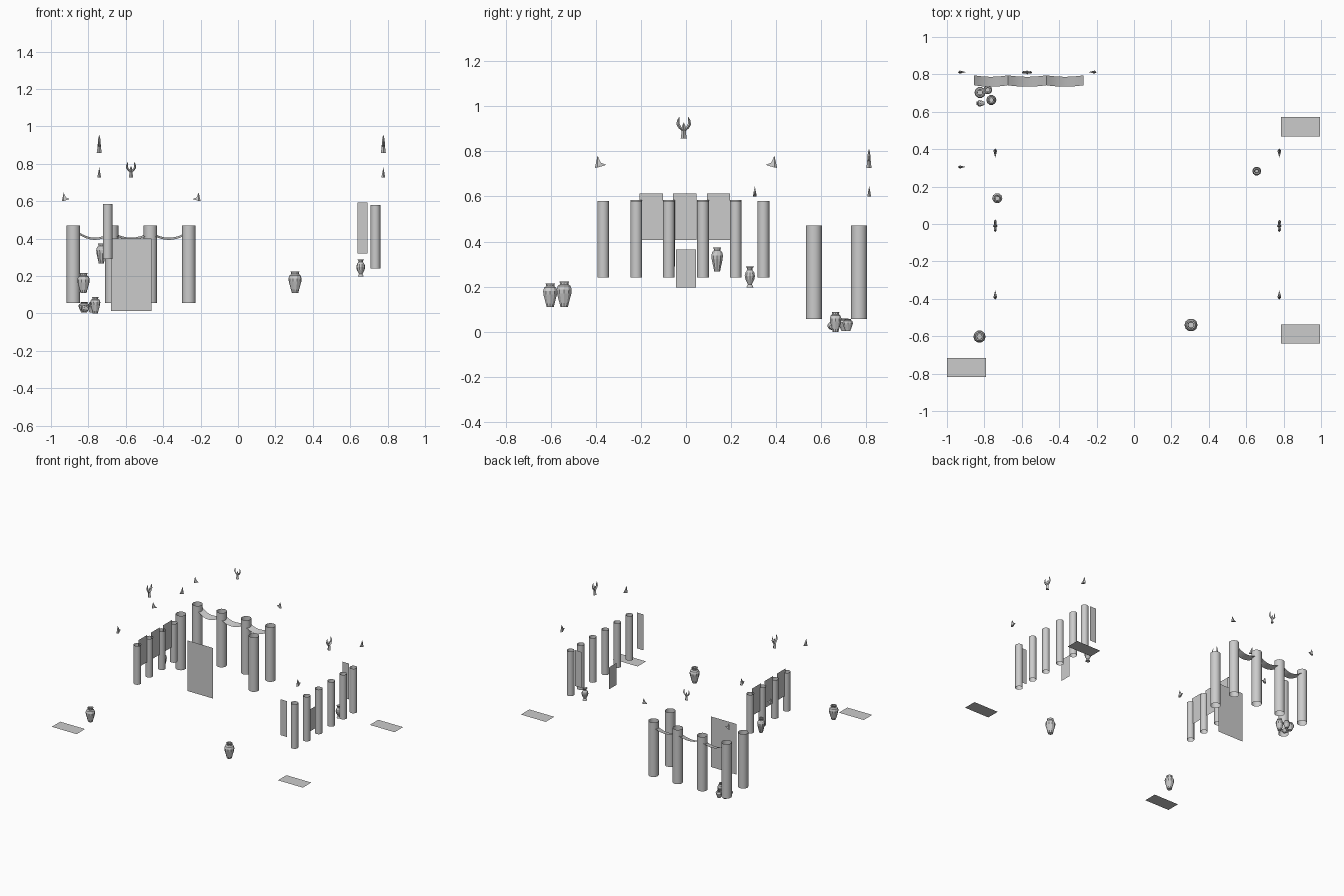
import bpy, bmesh, math
from mathutils import Vector, Matrix

if "Cube" in bpy.data.objects:
    bpy.data.objects.remove(bpy.data.objects["Cube"])


def obj(name, verts, faces, loc=(0, 0, 0), rot=0.0, smooth=False):
    me = bpy.data.meshes.new(name)
    me.from_pydata([tuple(v) for v in verts], [], faces)
    bm = bmesh.new()
    bm.from_mesh(me)
    bmesh.ops.recalc_face_normals(bm, faces=bm.faces)
    bm.to_mesh(me)
    bm.free()
    for p in me.polygons:
        p.use_smooth = smooth
    o = bpy.data.objects.new(name, me)
    o.location = loc
    o.rotation_euler.z = rot
    bpy.context.collection.objects.link(o)
    return o


def lathe(name, profile, sides, loc, smooth=False, base=False):
    verts = [(r * math.cos(2 * math.pi * i / sides), r * math.sin(2 * math.pi * i / sides), z)
             for r, z in profile for i in range(sides)]
    faces = [(k * sides + i, k * sides + (i + 1) % sides,
              (k + 1) * sides + (i + 1) % sides, (k + 1) * sides + i)
             for k in range(len(profile) - 1) for i in range(sides)]
    if base:
        faces.append(tuple(range(sides)))
    return obj(name, verts, faces, loc, 0, smooth)


def column(name, x, y, r, z0, z1):
    lathe(name, [(r, 0), (r, z1 - z0)], 20, (x, y, z0), True)


def panel(name, a, b, axis):
    # flat sheet between two corners, perpendicular to axis
    i, j = [k for k in range(3) if k != axis]
    pts = []
    for s, t in ((0, 0), (1, 0), (1, 1), (0, 1)):
        p = list(a)
        p[i] = (a, b)[s][i]
        p[j] = (a, b)[t][j]
        pts.append(p)
    obj(name, pts, [(0, 1, 2, 3)])


# open-ended columns of the back hall
for x in (-0.88, -0.675, -0.468, -0.263):
    column("hall_back_column", x, 0.767, 0.036, 0.056, 0.471)
for x in (-0.88, -0.263):
    column("hall_front_column", x, 0.567, 0.036, 0.056, 0.471)

# side colonnades
for y in (-0.22, -0.075, 0.075, 0.22):
    column("left_column", -0.697, y, 0.026, 0.29, 0.585)
for y in (-0.367, -0.22, -0.076, 0.075, 0.22, 0.343):
    column("right_column", 0.735, y, 0.026, 0.24, 0.58)

# upright cloth and door panels
panel("hall_door", (-0.68, 0.36, 0.014), (-0.463, 0.36, 0.4), 1)
for y in (-0.4, 0.35):
    panel("right_banner", (0.64, y, 0.32), (0.693, y, 0.594), 1)
for y in (-0.153, -0.005, 0.144):
    panel("left_screen", (-0.697, y - 0.052, 0.406), (-0.697, y + 0.052, 0.613), 0)
panel("right_door", (0.62, -0.044, 0.196), (0.62, 0.044, 0.364), 0)

# flat mats
for x, y in ((0.89, 0.52), (0.89, -0.588), (-0.895, -0.768)):
    panel("mat", (x - 0.105, y - 0.051, 0.105), (x + 0.105, y + 0.051, 0.105), 2)

# sagging ribbons between the hall columns
for x0, x1 in ((-0.855, -0.675), (-0.675, -0.468), (-0.468, -0.27)):
    n = 8
    verts = []
    for k in range(n + 1):
        t = k / n
        sag = 4 * t * (1 - t)
        x = x0 + (x1 - x0) * t
        verts += [(x, 0.742 - 0.008 * sag, 0.425 - 0.032 * sag),
                  (x, 0.795 - 0.008 * sag, 0.437 - 0.032 * sag)]
    obj("ribbon", verts, [(2 * k, 2 * k + 2, 2 * k + 3, 2 * k + 1) for k in range(n)], smooth=True)

# vases: (radius, height) as fractions
JAR = [(0.5, 0), (0.62, 0.15), (0.95, 0.52), (1, 0.68), (0.85, 0.82),
       (0.58, 0.88), (0.58, 0.94), (0.68, 1), (0.45, 1), (0.4, 0.85)]
FOOTED = [(0.7, 0), (0.6, 0.06), (0.38, 0.16), (0.85, 0.38), (1, 0.56),
          (0.85, 0.72), (0.5, 0.85), (0.55, 0.93), (0.8, 1), (0.5, 0.98)]


def vase(x, y, z, r, h, shape=JAR, name="jar"):
    return lathe(name, [(a * r, b * h) for a, b in shape], 10, (x, y, z), base=True)


vase(-0.826, -0.602, 0.11, 0.033, 0.105)
vase(0.305, -0.54, 0.11, 0.035, 0.114)
vase(-0.731, 0.138, 0.267, 0.027, 0.106)
vase(0.656, 0.283, 0.196, 0.024, 0.093, FOOTED, "footed_vase")
vase(-0.763, 0.663, 0.0, 0.027, 0.088)
vase(-0.823, 0.703, 0.004, 0.03, 0.056, name="squat_pot")
vase(-0.782, 0.717, 0.004, 0.024, 0.054, name="squat_pot")
tipped = vase(-0.8, 0.645, 0.022, 0.018, 0.04, name="tipped_pot")
tipped.rotation_euler = (0, math.radians(-80), 0)


def corner_horn(x, y, z, angle, h):
    # pointed roof ornament, tall on its outer side (+x before rotation)
    s = h / 0.053
    v = [(-0.03, 0, 0.012), (0.008, -0.01, 0), (0.02, 0, -0.001), (0.008, 0.01, 0),
         (-0.006, -0.005, 0.022), (-0.006, 0.005, 0.022), (0.008, 0, 0.053)]
    v = [Vector(p) * s for p in v]
    f = [(0, 1, 4), (0, 5, 3), (0, 4, 5), (4, 1, 6), (5, 6, 3), (4, 6, 5),
         (1, 2, 6), (2, 3, 6), (0, 3, 2, 1)]
    obj("corner_horn", v, f, (x, y, z), angle)


# corner ornaments on the three roofs
for x in (-0.742, 0.777):
    for y, a in ((0.384, math.pi / 2), (-0.384, -math.pi / 2)):
        corner_horn(x, y, 0.728, a, 0.053)
corner_horn(-0.925, 0.812, 0.601, math.pi, 0.045)
corner_horn(-0.217, 0.812, 0.601, 0, 0.045)
corner_horn(-0.925, 0.305, 0.601, math.pi, 0.045)


def ridge_fork(x, y, z, angle, h):
    # stem with two upward prongs, built from tapering four-sided tubes
    verts, faces = [], []
    stem = [(0, 0, .14), (0, .2, .11), (0, .42, .09), (0, .6, .07), (0, .72, .01)]
    prong = [(.03, .36, .07), (.15, .46, .08), (.26, .64, .08), (.25, .84, .05), (.19, 1, .006)]
    for path, side in ((stem, 1), (prong, 1), (prong, -1)):
        o = len(verts)
        for px, pz, r in path:
            px *= side
            verts += [(h * (px + r), 0, h * pz), (h * px, h * r, h * pz),
                      (h * (px - r), 0, h * pz), (h * px, -h * r, h * pz)]
        for k in range(len(path) - 1):
            for i in range(4):
                j = (i + 1) % 4
                faces.append((o + 4 * k + i, o + 4 * k + j, o + 4 * k + 4 + j, o + 4 * k + 4 + i))
        faces += [(o, o + 1, o + 2, o + 3), tuple(o + 4 * len(path) - 4 + i for i in range(4))]
    obj("ridge_fork", verts, faces, (x, y, z), angle)


# ridge ornaments
ridge_fork(-0.742, -0.01, 0.857, math.pi / 2, 0.097)
ridge_fork(0.777, -0.01, 0.857, math.pi / 2, 0.097)
ridge_fork(-0.572, 0.811, 0.727, 0, 0.083)
